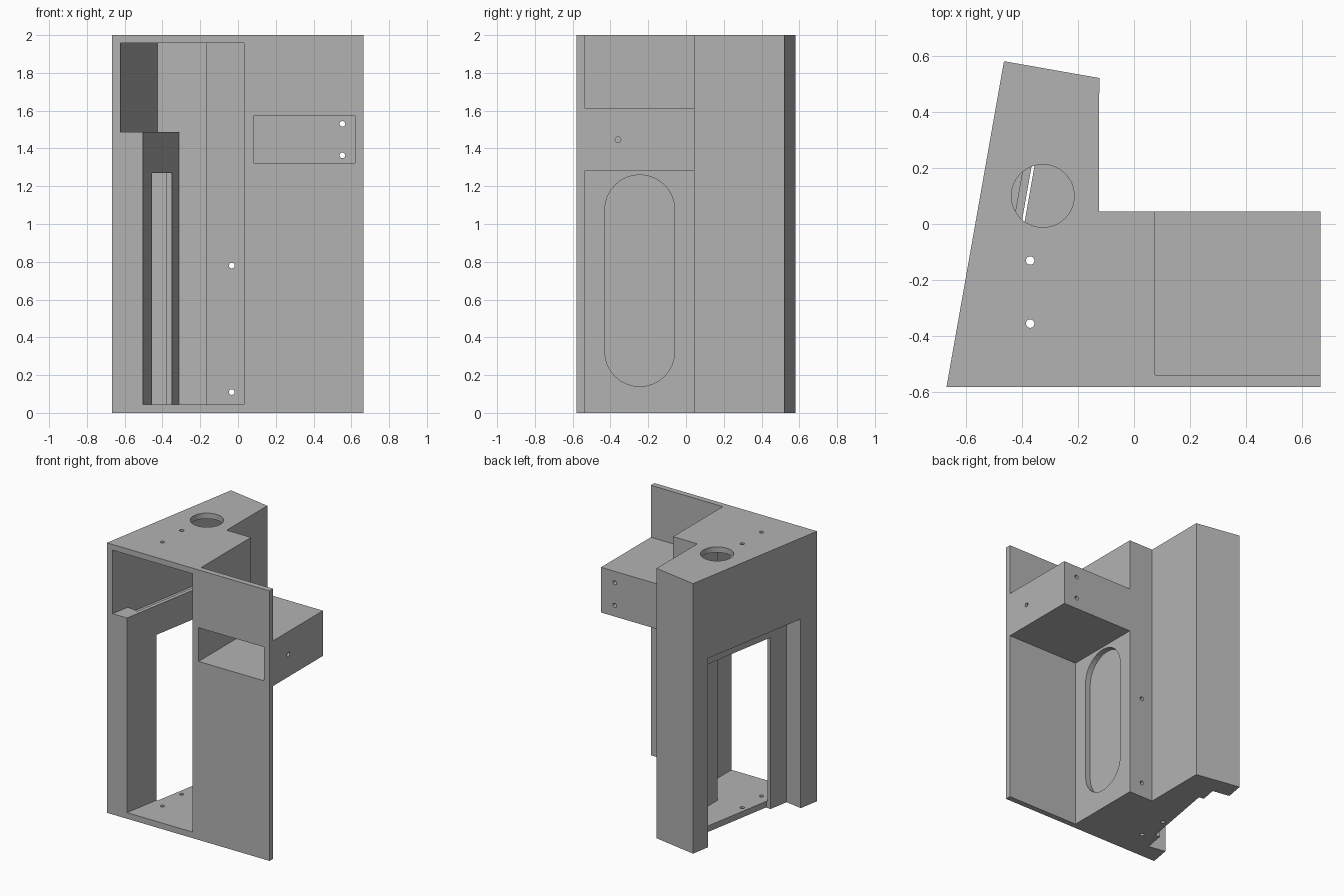
import bpy, bmesh, math
from mathutils import Matrix, Vector

cube = bpy.data.objects.get("Cube")
if cube:
    bpy.data.objects.remove(cube)

gray = bpy.data.materials.new("plain gray")
gray.use_nodes = True
gray.diffuse_color = (0.45, 0.45, 0.45, 1)
gray.node_tree.nodes["Principled BSDF"].inputs["Base Color"].default_value = (0.45, 0.45, 0.45, 1)

LEAN = math.radians(10)
LEN = 1.178     # length of the slanted wall
T = 0.045       # shell thickness
THICK = 0.162   # slanted wall thickness below the ledge
LIP = 0.133     # depth of the outer recess
SIDE = 0.075    # right side of the main body
STEP = 0.045    # back of the stepped corner


def wall(s, t):
    """Plan point s along the slanted wall and t inward from its outer face."""
    return (-0.668 + s * math.sin(LEAN) + t * math.cos(LEAN),
            -0.58 + s * math.cos(LEAN) - t * math.sin(LEAN))


def prism(name, outline, low, high):
    bm = bmesh.new()
    face = bm.faces.new([bm.verts.new((x, y, low)) for x, y in outline])
    top = bmesh.ops.extrude_face_region(bm, geom=[face])["geom"]
    bmesh.ops.translate(bm, vec=(0, 0, high - low),
                        verts=[v for v in top if isinstance(v, bmesh.types.BMVert)])
    bmesh.ops.recalc_face_normals(bm, faces=bm.faces)
    mesh = bpy.data.meshes.new(name)
    bm.to_mesh(mesh)
    bm.free()
    mesh.materials.append(gray)
    ob = bpy.data.objects.new(name, mesh)
    bpy.context.collection.objects.link(ob)
    return ob


def box(name, x0, x1, y0, y1, z0, z1):
    return prism(name, [(x0, y0), (x1, y0), (x1, y1), (x0, y1)], z0, z1)


def wall_box(name, s0, s1, t0, t1, z0, z1):
    return prism(name, [wall(s0, t0), wall(s1, t0), wall(s1, t1), wall(s0, t1)], z0, z1)


def drill(name, center, axis, radius, depth, sides=24):
    ring = [(radius * math.cos(a), radius * math.sin(a))
            for a in (2 * math.pi * i / sides for i in range(sides))]
    ob = prism(name, ring, -depth / 2, depth / 2)
    turn = Vector((0, 0, 1)).rotation_difference(Vector(axis)).to_matrix().to_4x4()
    ob.data.transform(Matrix.Translation(center) @ turn)
    return ob


def combine(target, other, operation):
    """Apply one exact boolean and discard the helper."""
    mod = target.modifiers.new("combine", "BOOLEAN")
    mod.object, mod.operation, mod.solver = other, operation, "EXACT"
    graph = bpy.context.evaluated_depsgraph_get()
    result = bpy.data.meshes.new_from_object(target.evaluated_get(graph))
    target.modifiers.clear()
    target.data = result
    bpy.data.objects.remove(other)


# Solid outer form: stepped tower, front plate and tray block
housing = prism("housing", [wall(0, 0), wall(LEN, 0), wall(LEN, 0.345), (-0.125, STEP),
                            (SIDE, STEP), (SIDE, -0.58)], 0, 2)
additions = [box("front_plate", -0.1, 0.665, -0.58, -0.538, 0, 2),
             box("tray", -0.1, 0.665, -0.58, STEP, 1.28, 1.615)]


# Main chamber, narrower below the ledge
def chamber(name, inset, low, high):
    back = LEN - T
    return prism(name, [wall(-0.1, inset), wall(back, inset), wall(back, 0.311),
                        (-0.168, -0.13), (0.033, -0.13), (0.033, -0.8)], low, high)


cutters = [chamber("lower_chamber", THICK, T, 1.9),
           chamber("upper_chamber", T, 1.487, 1.958)]

# Slanted wall: outer recess, inner window, groove on the ledge
cutters += [wall_box("outer_recess", 0.155, 1.037, -0.1, LIP, -0.1, 1.4),
            wall_box("inner_window", 0.31, 0.915, 0.1, 0.172, -0.1, 1.27),
            wall_box("ledge_groove", 0.155, 1.037, T, LIP, 1.44, 1.6)]

# Tray cavity, open to the front
cutters.append(box("tray_cavity", 0.083, 0.62, -0.7, 0.003, 1.322, 1.572))

# Long rounded slot in the side wall
R, MID = 0.185, -0.245
arc = [math.pi * i / 16 for i in range(17)]
capsule = [(1.075 + R * math.sin(a), MID + R * math.cos(a)) for a in arc]
capsule += [(0.325 - R * math.sin(a), MID - R * math.cos(a)) for a in arc]
slot = prism("side_slot", capsule, 0.033, 0.2)
# plan axes become height and depth, extrusion runs along x
slot.data.transform(Matrix(((0, 0, 1, 0), (0, 1, 0, 0), (1, 0, 0, 0), (0, 0, 0, 1))))
slot.data.flip_normals()
cutters.append(slot)

# Round holes
cutters.append(drill("roof_port", (-0.325, 0.1, 2), (0, 0, 1), 0.112, 0.3, 48))
for y in (-0.13, -0.355):
    cutters.append(drill("roof_and_floor_hole", (-0.37, y, 1), (0, 0, 1), 0.015, 2.4))
for z in (0.78, 0.11):
    cutters.append(drill("corner_hole", (-0.033, 0, z), (0, 1, 0), 0.015, 0.4))
for z in (1.53, 1.363):
    cutters.append(drill("tray_back_hole", (0.553, 0.03, z), (0, 1, 0), 0.015, 0.2))
cutters.append(drill("tray_side_hole", (0.65, -0.36, 1.447), (1, 0, 0), 0.015, 0.2))

for part in additions:
    combine(housing, part, "UNION")
for cutter in cutters:
    combine(housing, cutter, "DIFFERENCE")
housing.data.name = "housing"
